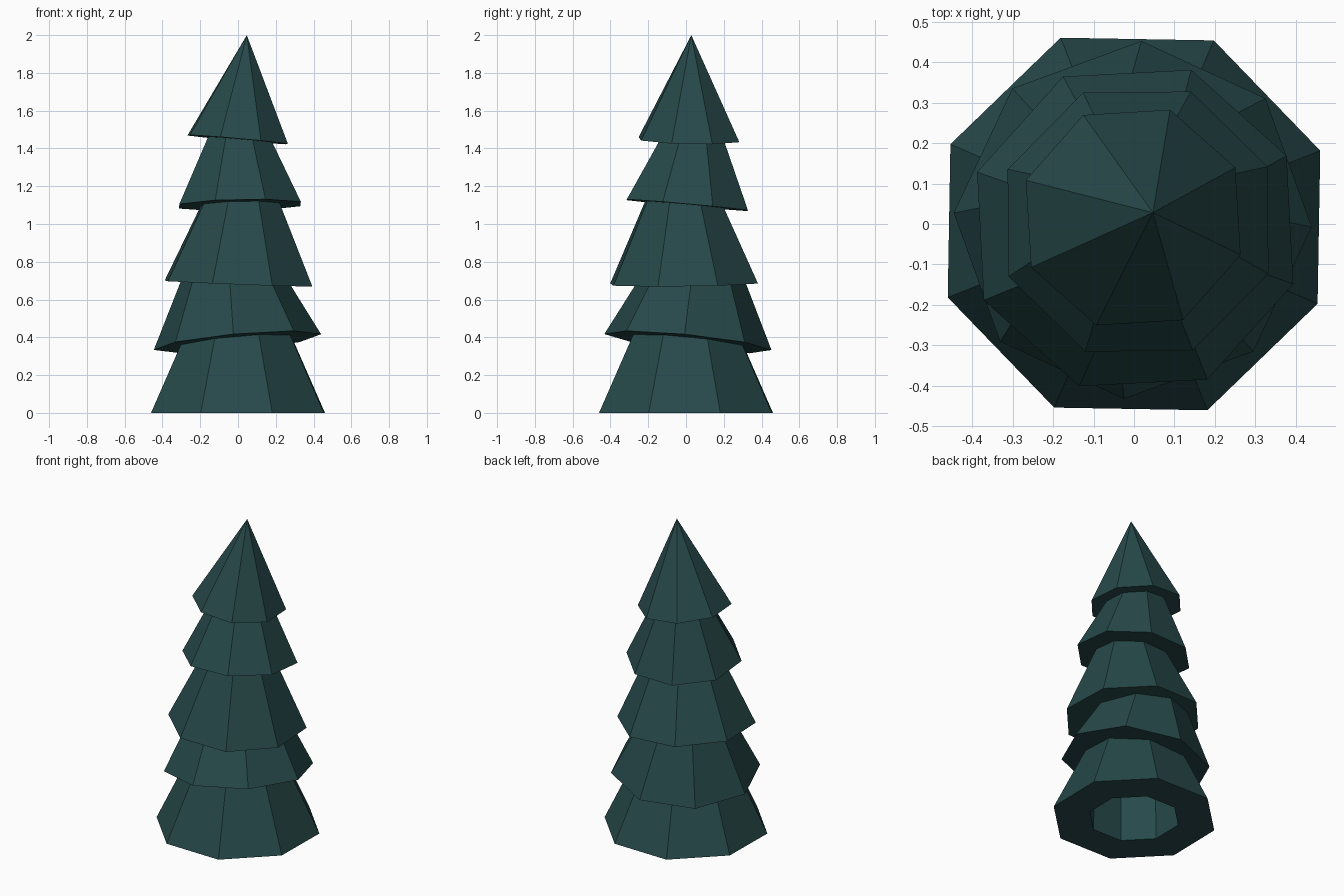
import bpy, bmesh, math
from mathutils import Vector, Matrix

if "Cube" in bpy.data.objects:
    bpy.data.objects.remove(bpy.data.objects["Cube"])

SIDES = 8

green = bpy.data.materials.new("dark pine green")
green.diffuse_color = (0.020, 0.066, 0.068, 1.0)
green.use_nodes = True
green.node_tree.nodes["Principled BSDF"].inputs["Base Color"].default_value = green.diffuse_color


def tier(name, centre, tilt, spin, r_base, r_top, height, r_hole, hole_depth):
    """One tilted skirt of branches: sloping sides, flat underside, hollow core."""
    bm = bmesh.new()

    def ring(r, z):
        return [bm.verts.new((r * math.cos(math.radians(spin + 360 * i / SIDES)),
                              r * math.sin(math.radians(spin + 360 * i / SIDES)), z))
                for i in range(SIDES)]

    def bridge(a, b):
        for i in range(SIDES):
            j = (i + 1) % SIDES
            bm.faces.new((a[i], a[j], b[j], b[i]))

    base, hole = ring(r_base, 0), ring(r_hole, 0)
    bridge(hole, base)
    if r_top > 0:
        top = ring(r_top, height)
        bridge(base, top)
        bm.faces.new(top)
    else:
        tip = bm.verts.new((0, 0, height))
        for i in range(SIDES):
            bm.faces.new((base[i], base[(i + 1) % SIDES], tip))
    inner = ring(r_hole * 0.98, hole_depth)
    bridge(inner, hole)
    bm.faces.new(list(reversed(inner)))

    # lean the tier, then move it up the tree
    normal = Vector((-tilt[0], -tilt[1], 1)).normalized()
    lean = Vector((0, 0, 1)).rotation_difference(normal).to_matrix().to_4x4()
    bm.transform(Matrix.Translation(centre) @ lean)
    bmesh.ops.recalc_face_normals(bm, faces=bm.faces)
    mesh = bpy.data.meshes.new(name)
    bm.to_mesh(mesh)
    bm.free()
    mesh.materials.append(green)
    bpy.context.collection.objects.link(bpy.data.objects.new(name, mesh))


# branch tiers from the ground up
tier("bottom_tier", (0, 0, 0), (0, 0), 21.5, 0.495, 0.288, 0.44, 0.272, 0.40)
tier("second_tier", (-0.003, 0.01, 0.375), (0.09, -0.10), -2.5, 0.445, 0.265, 0.36, 0.24, 0.05)
tier("third_tier", (0.003, -0.01, 0.685), (-0.038, 0.013), 25.5, 0.415, 0.197, 0.47, 0.22, 0.05)
tier("fourth_tier", (0.01, 0.006, 1.10), (0.02, -0.09), 23, 0.348, 0.165, 0.38, 0.17, 0.05)
tier("tree_tip", (-0.002, 0.016, 1.447), (-0.088, -0.022), 26, 0.282, 0, 0.555, 0.14, 0.05)
